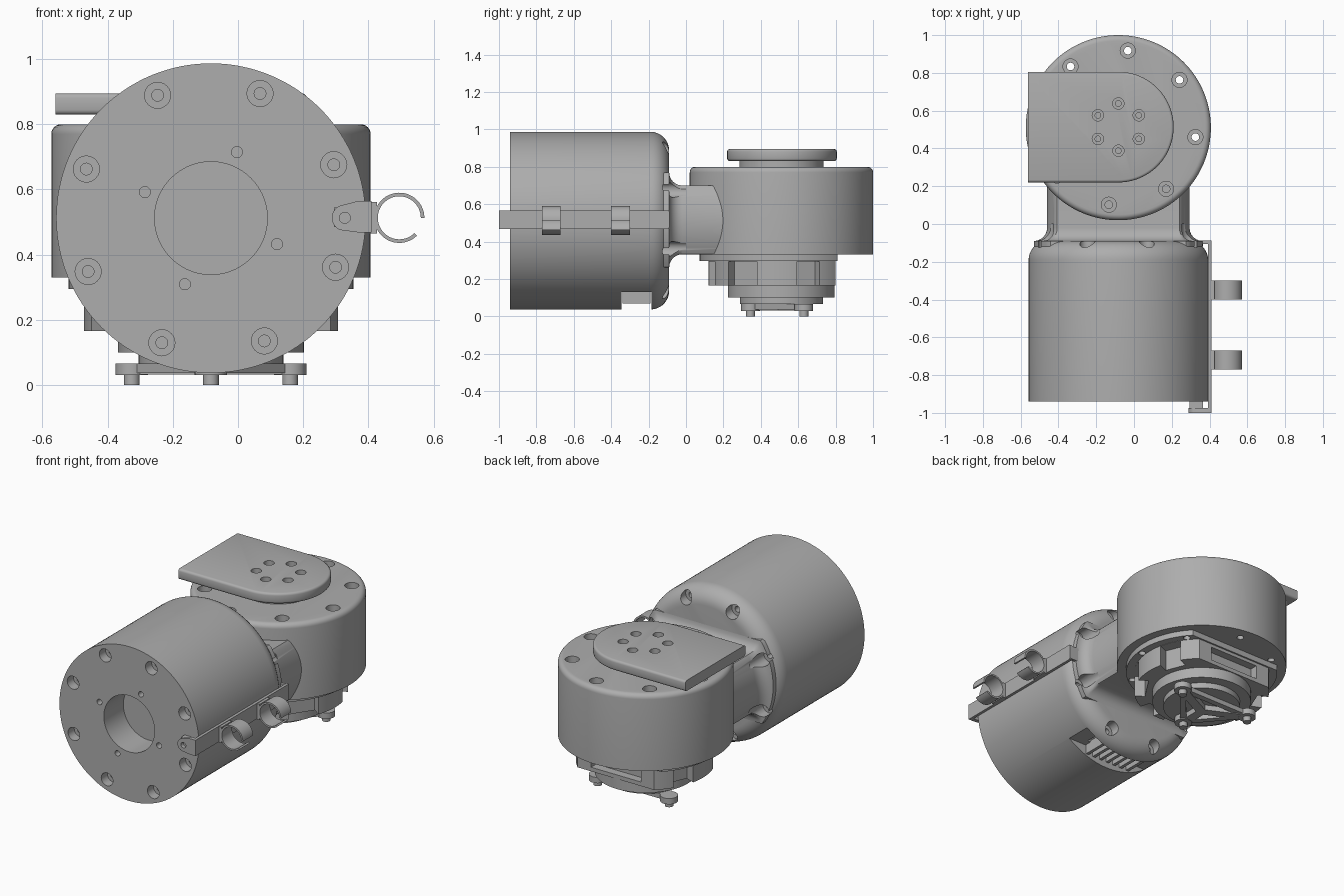
import bpy, bmesh, math
from mathutils import Vector, Matrix

if "Cube" in bpy.data.objects:
    bpy.data.objects.remove(bpy.data.objects["Cube"])

grey = bpy.data.materials.new("machined_grey")
grey.use_nodes = True
grey.diffuse_color = (0.42, 0.42, 0.42, 1)
grey.node_tree.nodes["Principled BSDF"].inputs["Base Color"].default_value = (0.42, 0.42, 0.42, 1)

CX, CZ, CY = -0.083, 0.512, 0.51   # joint axes
RAD = math.radians


def finish(name, bm):
    bmesh.ops.recalc_face_normals(bm, faces=bm.faces)
    mesh = bpy.data.meshes.new(name)
    bm.to_mesh(mesh)
    bm.free()
    mesh.materials.append(grey)
    ob = bpy.data.objects.new(name, mesh)
    bpy.context.scene.collection.objects.link(ob)
    return ob


def loft(name, rings):
    bm = bmesh.new()
    loops = [[bm.verts.new(p) for p in ring] for ring in rings]
    n = len(loops[0])
    for a, b in zip(loops, loops[1:]):
        for i in range(n):
            bm.faces.new((a[i], a[(i + 1) % n], b[(i + 1) % n], b[i]))
    bm.faces.new(loops[0])
    bm.faces.new(loops[-1])
    return finish(name, bm)


def place(axis, u, v, h):
    return Vector((u, h, v)) if axis == 'y' else Vector((u, v, h))


def circle(u, v, r, n=96, start=0, end=360):
    closed = end - start == 360
    steps = n if closed else n - 1
    return [(u + r * math.cos(RAD(start + (end - start) * i / steps)),
             v + r * math.sin(RAD(start + (end - start) * i / steps))) for i in range(n)]


def lathe(name, axis, u, v, profile, n=96):
    return loft(name, [[place(axis, a, b, h) for a, b in circle(u, v, r, n)] for r, h in profile])


def prism(name, axis, pts, h0, h1):
    return loft(name, [[place(axis, a, b, h) for a, b in pts] for h in (h0, h1)])


def box(name, x0, x1, y0, y1, z0, z1):
    return prism(name, 'z', [(x0, y0), (x1, y0), (x1, y1), (x0, y1)], z0, z1)


def cut(target, cutters):
    for c in cutters:
        m = target.modifiers.new("cut", 'BOOLEAN')
        m.operation, m.solver, m.object = 'DIFFERENCE', 'EXACT', c
    bpy.context.view_layer.update()
    deps = bpy.context.evaluated_depsgraph_get()
    mesh = bpy.data.meshes.new_from_object(target.evaluated_get(deps))
    target.modifiers.clear()
    target.data = mesh


def discard(cutters):
    for c in cutters:
        bpy.data.objects.remove(c)


def polar(u, v, r, deg):
    return u + r * math.cos(RAD(deg)), v + r * math.sin(RAD(deg))


def bolt(axis, u, v, top, seat, tip, big=0.04, small=0.018):
    return lathe("bolt_cutter", axis, u, v, [(big, top), (big, seat), (small, seat), (small, tip)], 24)


# Horizontal housing with a rounded back end
back = [(0.375 + 0.1 * math.cos(RAD(a)), -0.19 + 0.1 * math.sin(RAD(a))) for a in range(0, 91, 10)]
main = lathe("main_housing", 'y', CX, CZ, [(0.475, -0.94)] + back, 128)

# Flattened round neck flaring into the housing
rings = []
flare = [(0.07, -0.12)] + [(0.07 - 0.07 * math.sin(RAD(a)), -0.02 - 0.07 * math.cos(RAD(a)))
                           for a in range(0, 91, 15)] + [(0, 0.3)]
for o, y in flare:
    rings.append([(CX + a, y, CZ + max(-0.18 - o, min(0.188 + o, b)))
                  for a, b in circle(0, 0, 0.377 + o, 128)])
neck = loft("neck", rings)

front_cuts, back_cuts = [], []
for k in range(8):
    u, v = polar(CX, CZ, 0.411, 23.5 + 45 * k)
    front_cuts.append(bolt('y', u, v, -1, -0.88, -0.7))
    back_cuts.append(bolt('y', u, v, 0, -0.15, -0.3))
for k in range(4):
    u, v = polar(CX, CZ, 0.218, 68.5 + 90 * k)
    front_cuts.append(lathe("pin_cutter", 'y', u, v, [(0.017, -1), (0.017, -0.86)], 20))
front_cuts.append(lathe("bore_cutter", 'y', CX, CZ, [(0.173, -1), (0.173, -0.75)]))
front_cuts.append(box("window_cutter", -0.6, 0.5, -0.345, -0.185, -0.1, 0.13))
cut(main, front_cuts + back_cuts)
cut(neck, back_cuts)
discard(front_cuts + back_cuts)

# Ribs inside the lower window
for k in range(7):
    x = CX + 0.05 * (k - 3)
    box("window_rib", x - 0.01, x + 0.01, -0.34, -0.19, 0.07, 0.14)

# Vertical joint housing and its base plate
top = [(0.46 + 0.03 * math.cos(RAD(a)), 0.77 + 0.03 * math.sin(RAD(a))) for a in range(0, 91, 15)]
joint = lathe("joint_housing", 'z', CX, CY, [(0.49, 0.33)] + top, 128)
base = lathe("base_plate", 'z', CX, CY, [(0.437, 0.295), (0.437, 0.335)])
cuts = [bolt('z', *polar(CX, CY, 0.411, -7 + 45 * k), 0.9, 0.74, 0.2, small=0.02) for k in range(8)]
cut(joint, cuts)
trim = box("trim_cutter", -1, 1, 0.81, 1.2, 0, 0.6)
cut(base, cuts + [trim])
discard(cuts + [trim])

# Output plate with one rounded end, on a short collar
lathe("output_collar", 'z', CX, CY, [(0.225, 0.79), (0.225, 0.84)])
outline = circle(CX, 0.513, 0.293, 49, -90, 90) + [(-0.56, 0.806), (-0.56, 0.22)]
plate = prism("output_plate", 'z', outline, 0.83, 0.895)
bm = bmesh.new()
bm.from_mesh(plate.data)
rim = [e for e in bm.edges if abs(e.verts[0].co.z - e.verts[1].co.z) < 0.01
       and max(v.co.x for v in e.verts) > -0.5]
bmesh.ops.bevel(bm, geom=rim, offset=0.014, segments=3, profile=0.5, affect='EDGES')
bm.to_mesh(plate.data)
bm.free()
cuts = [bolt('z', *polar(CX, 0.513, 0.125, 30 + 60 * k), 1, 0.86, 0.835, 0.03, 0.015) for k in range(6)]
cut(plate, cuts)
discard(cuts)

# Lower flange, relieved around the rim and flat at the back
flange = lathe("lower_flange", 'z', CX, CY, [(0.39, 0.165), (0.39, 0.3)])
cuts = [box("flat_cutter", -1, 1, 0.80, 1.2, 0, 0.6),
        box("panel_cutter", CX - 0.17, CX + 0.17, 0.75, 0.9, 0.19, 0.275)]
for a in (-33, 22, 158, 213, 255, 285):
    w = 0.09 if a < 0 or a == 213 else 0.065
    c = box("relief_cutter", 0.32, 0.6, -w, w, 0.1, 0.294)
    c.matrix_world = Matrix.Translation((CX, CY, 0)) @ Matrix.Rotation(RAD(a), 4, 'Z')
    cuts.append(c)
cut(flange, cuts)
discard(cuts)

# Stepped hub under the flange
lathe("lower_hub", 'z', CX, CY, [(0.222, 0.065), (0.222, 0.1), (0.285, 0.1), (0.285, 0.17)])

# Three-armed bracket with feet
feet = [Vector((CX - 0.243, 0.63)), Vector((CX + 0.243, 0.63)), Vector((CX, 0.345))]


def bar(name, p, q, w, z0, z1):
    side = (q - p).normalized().orthogonal() * w
    prism(name, 'z', [p + side, p - side, q - side, q + side], z0, z1)


for i, p in enumerate(feet):
    lathe("foot_pad", 'z', p.x, p.y, [(0.05, 0.03), (0.05, 0.066)], 32)
    lathe("foot", 'z', p.x, p.y, [(0.024, 0), (0.024, 0.035)], 24)
    bar("bracket_arm", p, Vector((CX, CY)), 0.028, 0.032, 0.066)
    bar("bracket_bar", p, feet[i - 1], 0.018, 0.036, 0.066)

# Cable bracket along the left side
box("cable_rail", 0.393, 0.41, -0.998, -0.09, 0.468, 0.565)
box("cable_rail_back_tab", 0.32, 0.41, -0.105, -0.088, 0.475, 0.56)
tab = circle(0.328, 0.513, 0.04, 25, 110, 250) + [(0.37, 0.468), (0.41, 0.468), (0.41, 0.565), (0.37, 0.565)]
front_tab = prism("cable_rail_front_tab", 'y', tab, -1.0, -0.975)
cuts = [lathe("tab_cutter", 'y', 0.328, 0.513, [(0.017, -1.1), (0.017, -0.9)], 20)]
cut(front_tab, cuts)
discard(cuts)
box("tab_spacer", 0.295, 0.365, -0.976, -0.938, 0.485, 0.545)

# Open cable clips
for y in (-0.77, -0.4):
    ring = circle(0.495, 0.513, 0.077, 49, 0, 315) + circle(0.495, 0.513, 0.066, 49, 315, 0)
    prism("cable_clip", 'y', ring, y, y + 0.1)
    box("clip_root", 0.405, 0.427, y, y + 0.1, 0.465, 0.562)

# Smooth curved surfaces and keep machined edges crisp
bpy.ops.object.select_all(action='DESELECT')
for ob in bpy.context.scene.objects:
    if ob.type == 'MESH':
        ob.select_set(True)
        bpy.context.view_layer.objects.active = ob
bpy.ops.object.shade_smooth_by_angle(angle=RAD(32))
